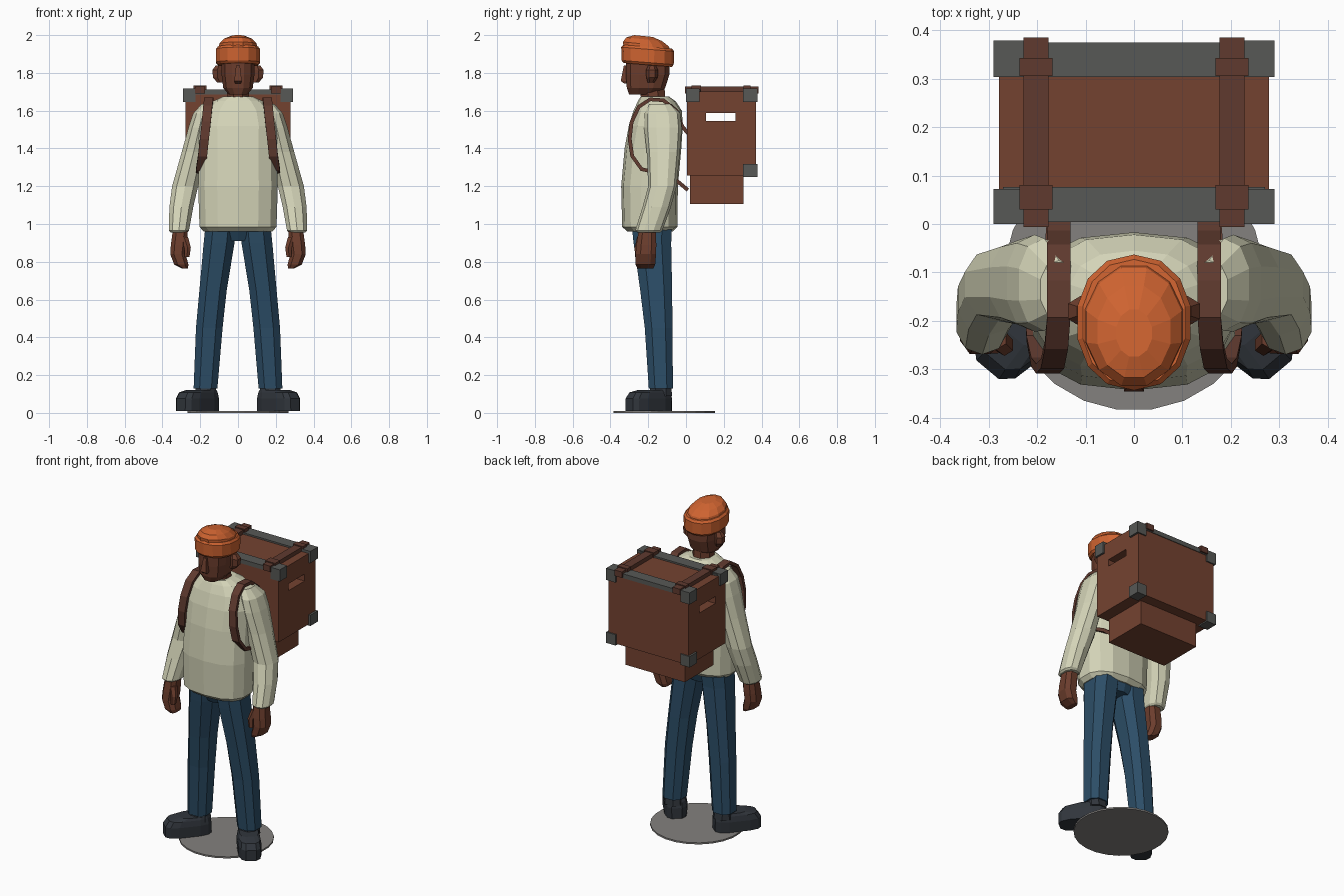
import bpy, bmesh, math
from mathutils import Vector


def material(name, rgb):
    m = bpy.data.materials.new(name)
    m.diffuse_color = (*rgb, 1)
    return m


ORANGE = material("orange knit", (0.62, 0.125, 0.03))
SKIN = material("brown skin", (0.15, 0.047, 0.026))
CREAM = material("cream wool", (0.66, 0.66, 0.48))
DENIM = material("blue denim", (0.025, 0.075, 0.135))
SHOE = material("dark shoe", (0.03, 0.036, 0.045))
CRATE = material("crate brown", (0.175, 0.055, 0.03))
STRAP = material("strap brown", (0.115, 0.042, 0.028))
METAL = material("corner grey", (0.095, 0.098, 0.092))
DISC = material("base grey", (0.23, 0.22, 0.21))


def finish(name, bm, mat):
    bmesh.ops.recalc_face_normals(bm, faces=bm.faces)
    me = bpy.data.meshes.new(name)
    bm.to_mesh(me)
    bm.free()
    me.materials.append(mat)
    ob = bpy.data.objects.new(name, me)
    bpy.context.collection.objects.link(ob)
    return ob


def loft(name, sections, mat, n=10, e=1.0, side=1, tilt=0.0):
    """Stack of rounded rings; each is (x, y, z, half width, half depth)."""
    bm = bmesh.new()
    rings = []
    for x, y, z, rx, ry in sections:
        ring = []
        for i in range(n):
            a = 2 * math.pi * (i + 0.5) / n
            c, s = math.cos(a), math.sin(a)
            px = x + rx * math.copysign(abs(c) ** e, c)
            dy = ry * math.copysign(abs(s) ** e, s)
            ring.append(bm.verts.new((side * px, y + dy, z - tilt * dy)))
        rings.append(ring)
    for a, b in zip(rings, rings[1:]):
        for i in range(n):
            j = (i + 1) % n
            bm.faces.new((a[i], a[j], b[j], b[i]))
    bm.faces.new(rings[0])
    bm.faces.new(rings[-1])
    return finish(name, bm, mat)


def box(name, lo, hi, mat):
    bm = bmesh.new()
    bmesh.ops.create_cube(bm, size=1)
    for v in bm.verts:
        v.co = [(l + h) / 2 + c * (h - l) for l, h, c in zip(lo, hi, v.co)]
    return finish(name, bm, mat)


def ribbon(name, path, width, thick, mat, side):
    """Flat strap following a path, its width lying along x."""
    bm = bmesh.new()
    pts = [Vector(p) for p in path]
    rings = []
    for i, p in enumerate(pts):
        t = pts[min(i + 1, len(pts) - 1)] - pts[max(i - 1, 0)]
        nrm = Vector((0, -t.z, t.y)).normalized() * thick / 2
        w = Vector((width / 2, 0, 0))
        ring = [p - w - nrm, p + w - nrm, p + w + nrm, p - w + nrm]
        rings.append([bm.verts.new((side * q.x, q.y, q.z)) for q in ring])
    for a, b in zip(rings, rings[1:]):
        for i in range(4):
            j = (i + 1) % 4
            bm.faces.new((a[i], a[j], b[j], b[i]))
    bm.faces.new(rings[0])
    bm.faces.new(rings[-1])
    return finish(name, bm, mat)


# Base disc
loft("base_disc", [(0, -0.115, 0, 0.27, 0.27), (0, -0.115, 0.01, 0.27, 0.27)], DISC, 24)

# Sweater body
loft("sweater_body", [
    (0, -0.19, 0.96, 0.185, 0.12), (0, -0.192, 0.985, 0.208, 0.146),
    (0, -0.193, 1.20, 0.215, 0.150), (0, -0.175, 1.40, 0.21, 0.150),
    (0, -0.160, 1.52, 0.215, 0.143), (0, -0.150, 1.60, 0.19, 0.128),
    (0, -0.155, 1.65, 0.135, 0.100), (0, -0.165, 1.675, 0.08, 0.075)], CREAM, 14, 0.8)

# Neck, head and nose
loft("neck", [(0, -0.17, 1.62, 0.065, 0.07), (0, -0.18, 1.74, 0.06, 0.07)], SKIN, 8)
loft("head", [
    (0, -0.225, 1.685, 0.05, 0.078), (0, -0.212, 1.72, 0.08, 0.104),
    (0, -0.203, 1.79, 0.089, 0.118), (0, -0.203, 1.88, 0.092, 0.118)], SKIN, 12, 0.75)
loft("nose", [
    (0, -0.31, 1.745, 0.018, 0.022), (0, -0.325, 1.757, 0.024, 0.024),
    (0, -0.312, 1.84, 0.012, 0.02)], SKIN, 4, 0.5)

# Knitted cap: turned-up band and crown
loft("cap_band", [
    (0, -0.203, 1.842, 0.108, 0.128), (0, -0.203, 1.855, 0.119, 0.138),
    (0, -0.203, 1.925, 0.119, 0.140), (0, -0.203, 1.938, 0.108, 0.130)],
    ORANGE, 14, 0.92, tilt=0.08)
loft("cap_crown", [
    (0, -0.205, 1.92, 0.108, 0.13), (0, -0.212, 1.952, 0.102, 0.126),
    (0, -0.222, 1.978, 0.078, 0.098), (0, -0.225, 1.995, 0.038, 0.05)],
    ORANGE, 12, tilt=0.1)

# Hips joining the legs
loft("hips", [(0, -0.175, 0.91, 0.06, 0.085), (0, -0.18, 0.98, 0.175, 0.11)], DENIM, 10, 0.7)

for side, tag in ((1, "left"), (-1, "right")):
    # Ears
    loft(tag + "_ear", [
        (0.095, -0.185, 1.75, 0.018, 0.018), (0.108, -0.18, 1.775, 0.028, 0.03),
        (0.110, -0.18, 1.815, 0.030, 0.032), (0.100, -0.18, 1.84, 0.02, 0.02)], SKIN, 6, 1, side)

    # Sleeves
    loft(tag + "_sleeve", [
        (0.155, -0.135, 1.635, 0.04, 0.06), (0.185, -0.125, 1.585, 0.055, 0.095),
        (0.205, -0.122, 1.51, 0.06, 0.10), (0.235, -0.120, 1.38, 0.066, 0.088),
        (0.280, -0.125, 1.20, 0.072, 0.075), (0.300, -0.155, 1.09, 0.066, 0.075),
        (0.313, -0.197, 0.965, 0.056, 0.072), (0.313, -0.198, 0.955, 0.046, 0.06)],
        CREAM, 10, 0.9, side)

    # Hands with curled fingers and thumb
    loft(tag + "_hand", [
        (0.305, -0.205, 0.97, 0.042, 0.048), (0.313, -0.210, 0.89, 0.045, 0.056),
        (0.318, -0.213, 0.84, 0.043, 0.058), (0.300, -0.215, 0.785, 0.040, 0.055),
        (0.282, -0.215, 0.765, 0.018, 0.045)], SKIN, 8, 0.75, side)
    loft(tag + "_thumb", [
        (0.285, -0.235, 0.93, 0.024, 0.024), (0.267, -0.25, 0.875, 0.02, 0.022),
        (0.270, -0.255, 0.825, 0.015, 0.015)], SKIN, 6, 1, side)

    # Trouser legs
    loft(tag + "_trouser_leg", [
        (0.172, -0.133, 0.13, 0.067, 0.068), (0.152, -0.145, 0.45, 0.075, 0.078),
        (0.132, -0.158, 0.65, 0.077, 0.090), (0.100, -0.178, 0.90, 0.087, 0.106),
        (0.093, -0.180, 0.97, 0.087, 0.112)], DENIM, 8, 0.8, side)

    # Shoes, toes turned out
    shoe = loft(tag + "_shoe", [
        (0, 0, 0.01, 0.066, 0.138), (0, 0, 0.075, 0.068, 0.138),
        (0, 0.008, 0.108, 0.062, 0.122), (0, 0.035, 0.122, 0.055, 0.085)], SHOE, 12, 0.6)
    shoe.location = (side * 0.215, -0.197, 0)
    shoe.rotation_euler.z = side * math.radians(40)
    loft(tag + "_shoe_collar", [
        (0.17, -0.135, 0.09, 0.062, 0.066), (0.172, -0.133, 0.14, 0.056, 0.058)], SHOE, 8, 0.8, side)

    # Shoulder strap looping from the crate, over the shoulder and under the arm
    ribbon(tag + "_shoulder_strap", [
        (0.155, 0.01, 1.18), (0.16, -0.05, 1.23), (0.20, -0.14, 1.27), (0.198, -0.235, 1.29),
        (0.188, -0.285, 1.36), (0.178, -0.298, 1.45), (0.168, -0.288, 1.54), (0.16, -0.25, 1.62),
        (0.155, -0.19, 1.66), (0.155, -0.12, 1.655), (0.155, -0.05, 1.60), (0.155, -0.022, 1.52),
        (0.155, 0.01, 1.48)], 0.048, 0.02, STRAP, side)

    # Straps buckled over the lid of the crate
    x = side * 0.202
    box(tag + "_lid_strap", (x - 0.026, -0.006, 1.69), (x + 0.026, 0.385, 1.727), STRAP)
    for y0, y1 in ((0.03, 0.08), (0.305, 0.342)):
        box(tag + "_strap_buckle", (x - 0.034, y0, 1.69), (x + 0.034, y1, 1.733), STRAP)

    # Metal corners of the crate
    xs = sorted((side * 0.225, side * 0.29))
    for y0, y1, z0, z1 in ((0, 0.072, 1.645, 1.718), (0.303, 0.378, 1.645, 1.718),
                           (0.303, 0.378, 1.25, 1.318)):
        box(tag + "_crate_corner", (xs[0], y0, z0), (xs[1], y1, z1), METAL)

# Crate with a grip slot cut through both ends
crate = box("crate", (-0.278, 0.006, 1.258), (0.278, 0.37, 1.702), CRATE)
cutter = box("slot_cutter", (-0.4, 0.105, 1.545), (0.4, 0.262, 1.588), CRATE)
cutter.hide_render = True
cutter.hide_set(True)
cut = crate.modifiers.new("grip_slot", 'BOOLEAN')
cut.object = cutter
cut.operation = 'DIFFERENCE'
cut.solver = 'EXACT'
bpy.context.view_layer.objects.active = crate
bpy.ops.object.modifier_apply(modifier=cut.name)
bpy.data.objects.remove(cutter)

# Metal rails along the lid edges and the drawer below
for y0, y1, tag in ((0.004, 0.076, "front"), (0.303, 0.374, "back")):
    box(tag + "_lid_rail", (-0.27, y0, 1.685), (0.27, y1, 1.712), METAL)
box("lower_box", (-0.205, 0.022, 1.107), (0.205, 0.305, 1.26), CRATE)
